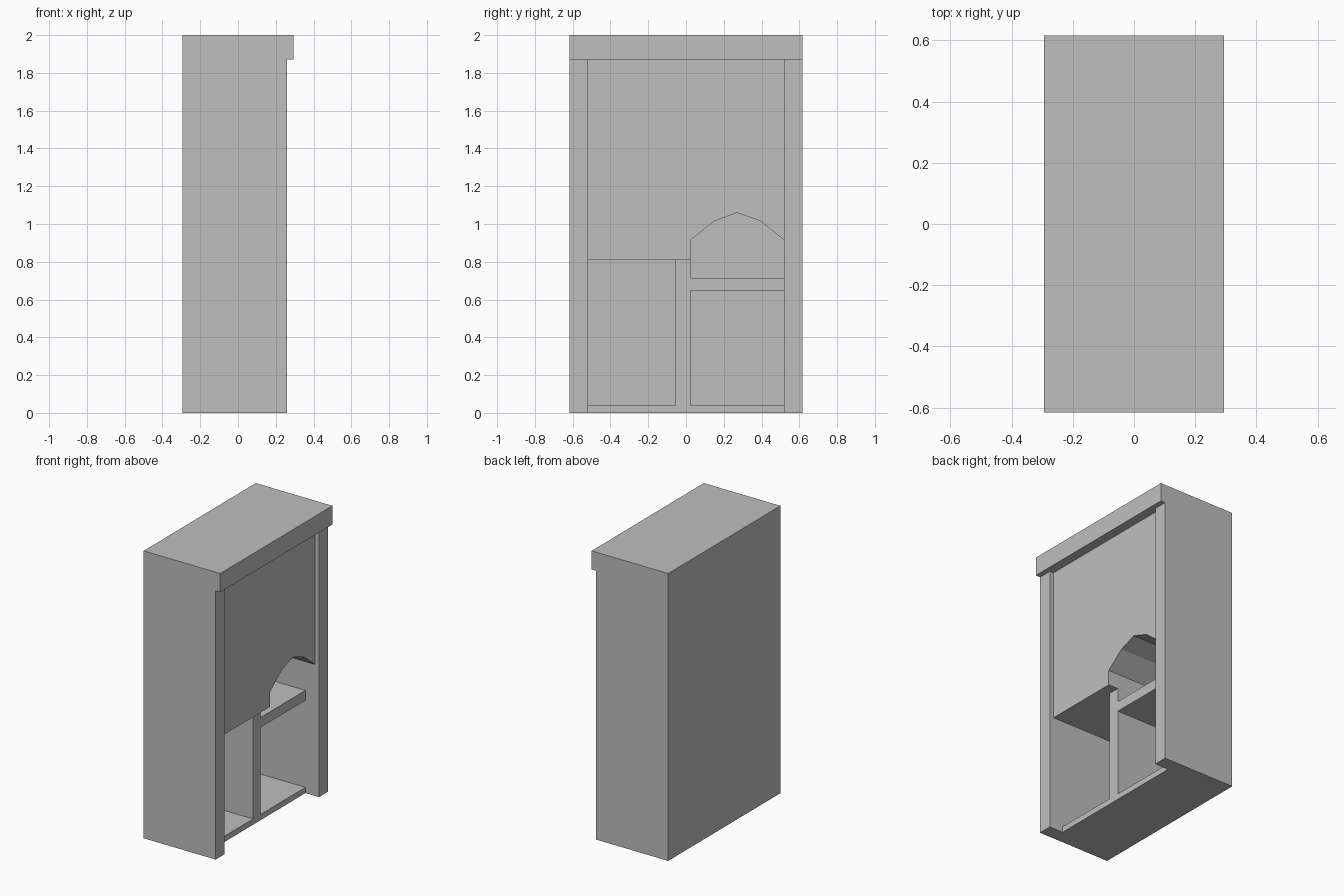
import bpy
import bmesh

if "Cube" in bpy.data.objects:
    bpy.data.objects.remove(bpy.data.objects["Cube"], do_unlink=True)

# One plain grey for the whole cabinet
grey = bpy.data.materials.new("plain grey")
grey.use_nodes = True
colour = (0.52, 0.52, 0.52, 1)
grey.diffuse_color = colour
grey.node_tree.nodes["Principled BSDF"].inputs["Base Color"].default_value = colour


def extrude_profile(name, outline, x0, x1):
    """Extrude a (y, z) outline along x."""
    mesh = bpy.data.meshes.new(name)
    bm = bmesh.new()
    face = bm.faces.new([bm.verts.new((x0, y, z)) for y, z in outline])
    out = bmesh.ops.extrude_face_region(bm, geom=[face])
    verts = [v for v in out["geom"] if isinstance(v, bmesh.types.BMVert)]
    bmesh.ops.translate(bm, verts=verts, vec=(x1 - x0, 0, 0))
    bmesh.ops.recalc_face_normals(bm, faces=bm.faces)
    bm.to_mesh(mesh)
    bm.free()
    mesh.materials.append(grey)
    obj = bpy.data.objects.new(name, mesh)
    bpy.context.collection.objects.link(obj)
    return obj


def box(name, x, y, z):
    outline = [(y[0], z[0]), (y[1], z[0]), (y[1], z[1]), (y[0], z[1])]
    return extrude_profile(name, outline, *x)


BACK, INNER = -0.295, -0.255      # outer and inner faces of the back
POST, PANEL, SHELF = 0.26, 0.23, 0.155   # front planes
SIDE, HALF = 0.52, 0.617          # inner and outer faces of the sides
DIV = (-0.055, 0.025)             # divider thickness
LID = 1.87

# Carcass
box("lid", (BACK, 0.295), (-HALF, HALF), (LID, 2))
box("right_side", (BACK, POST), (-HALF, -SIDE), (0, LID))
box("left_side", (BACK, POST), (SIDE, HALF), (0, LID))
box("back_board", (BACK, INNER), (-SIDE, SIDE), (0, LID))

# Upper block with a faceted arch cut into its lower edge
arch = [(DIV[1], 0.915), (0.15, 1.015), (0.272, 1.06), (0.395, 1.015), (SIDE, 0.915)]
extrude_profile("arched_upper_block",
                [(-SIDE, LID), (-SIDE, 0.81), (DIV[1], 0.81)] + arch + [(SIDE, LID)],
                INNER, PANEL)

# Lower compartments
box("floor", (INNER, SHELF), (-SIDE, SIDE), (0, 0.04))
box("divider", (INNER, SHELF), DIV, (0.04, 0.81))
box("shelf", (INNER, SHELF), (DIV[1], SIDE), (0.645, 0.715))
